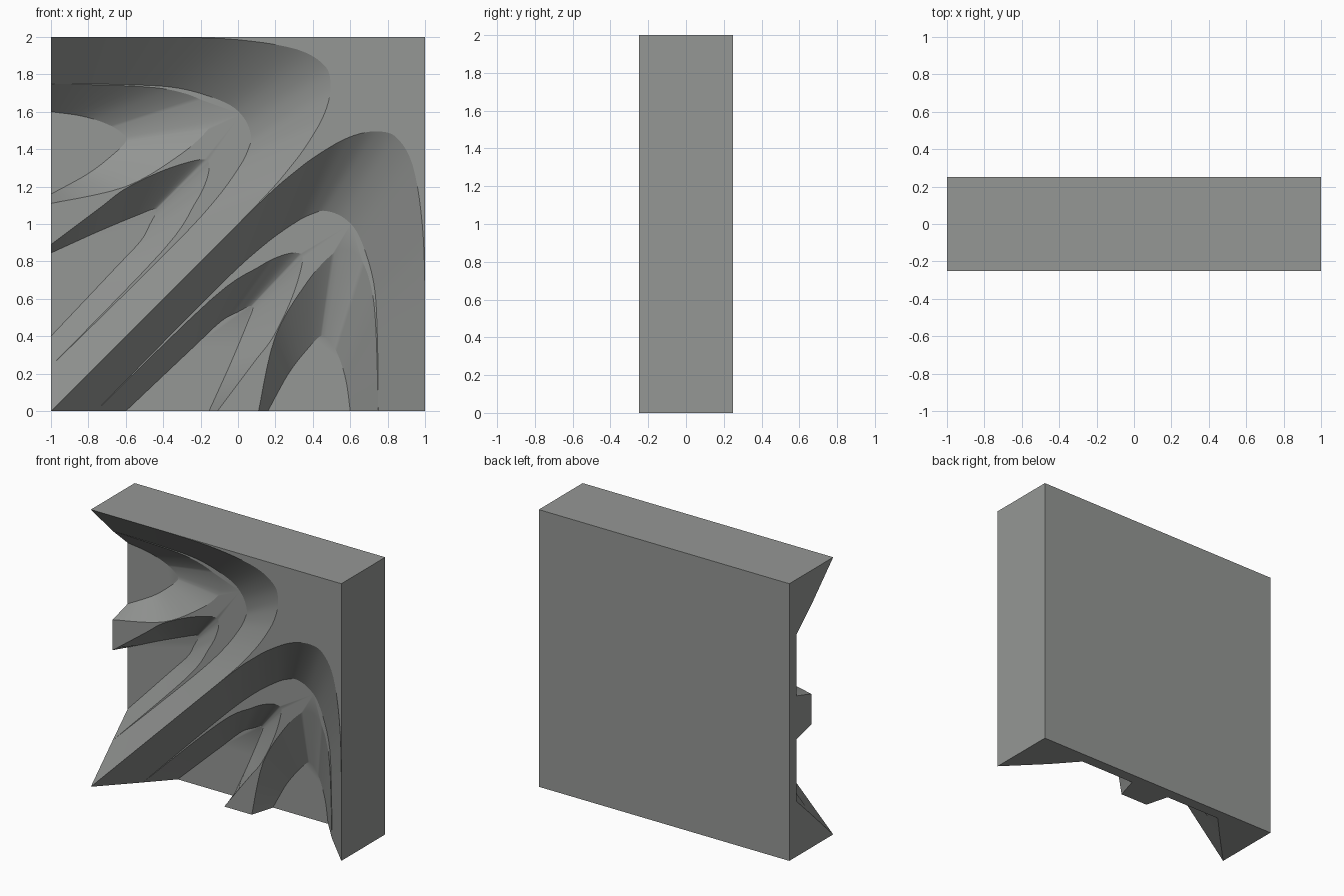
import bpy, bmesh, math
from mathutils import Vector

if "Cube" in bpy.data.objects:
    bpy.data.objects.remove(bpy.data.objects["Cube"])

FRONT, LEDGE, FLOOR, BACK = -0.25, 0.0, 0.17, 0.25

# contour lines of the upper-left half (x, z); the other half mirrors over the diagonal
RIM = [(-1, 2), (-.4, 2), (0, 1.985), (.31, 1.935), (.46, 1.85), (.495, 1.75),
       (.475, 1.625), (.41, 1.49), (.28, 1.305), (.02, 1.02), (-1, 0)]
STEP = [(-1, 1.75), (-.6, 1.745), (-.31, 1.725), (-.07, 1.65), (.03, 1.57), (.07, 1.47),
        (.055, 1.40), (.01, 1.31), (-.12, 1.13), (-.36, .87), (-1, .24)]
UPPER_TOP = [(-1, 1.75), (-.52, 1.735), (-.31, 1.705), (-.18, 1.65), (-.135, 1.57),
             (-.165, 1.5), (-.31, 1.37), (-.6, 1.2), (-1, 1.11)]
UPPER_BED = [(-1, 1.6), (-.85, 1.58), (-.74, 1.55), (-.65, 1.51), (-.605, 1.475),
             (-.60, 1.44), (-.67, 1.37), (-.8, 1.27), (-1, 1.16)]
LOWER_TOP = [(-1, .89), (-.74, 1.085), (-.6, 1.19), (-.39, 1.29), (-.2, 1.345),
             (-.155, 1.32), (-.17, 1.23), (-.23, 1.11), (-.4, .86), (-1, .24)]
LOWER_BED = [(-1, .845), (-.78, .945), (-.64, 1.005), (-.53, 1.05), (-.45, 1.08),
             (-.44, 1.06), (-.47, 1.0), (-.52, .91), (-.66, .76), (-1, .4)]


def smooth_line(pts, y, sub=5):
    """Catmull-Rom line through the contour points at depth y."""
    p = [Vector(q) for q in [pts[0]] + pts + [pts[-1]]]
    out = []
    for i in range(1, len(p) - 2):
        a, b, c, d = p[i - 1:i + 3]
        for k in range(sub):
            t = k / sub
            q = 0.5 * (2 * b + (c - a) * t + (2 * a - 5 * b + 4 * c - d) * t * t
                       + (3 * b - a - 3 * c + d) * t ** 3)
            out.append(q)
    out.append(Vector(pts[-1]))
    # stay inside the tile and on this side of the diagonal
    return [Vector((max(q.x, -1), y, min(2, max(q.y, max(q.x, -1) + 1)))) for q in out]


def flip(co):
    return Vector((co.z - 1, co.y, co.x + 1))


bm = bmesh.new()


def add_face(pts):
    clean = [p for i, p in enumerate(pts) if (p - pts[i - 1]).length > 1e-5]
    if len(clean) > 2:
        bm.faces.new([bm.verts.new(p) for p in clean])


def add_both(pts):
    add_face(pts)
    add_face([flip(p) for p in reversed(pts)])


def wall(a, b):
    for i in range(len(a) - 1):
        add_both([a[i], a[i + 1], b[i + 1], b[i]])


rim, step = smooth_line(RIM, FRONT), smooth_line(STEP, LEDGE)
up_top, up_bed = smooth_line(UPPER_TOP, LEDGE), smooth_line(UPPER_BED, FLOOR)
low_top, low_bed = smooth_line(LOWER_TOP, LEDGE), smooth_line(LOWER_BED, FLOOR)

# sloped walls
wall(rim, step)
wall(up_top, up_bed)
wall(low_top, low_bed)

# flat valley beds and ledge
add_both(up_bed)
add_both(low_bed)
add_both(step + low_top[::-1][1:] + up_top[::-1][:-1])

# flat front face between the two rims
tip = next(i for i, p in enumerate(rim) if p.z - p.x - 1 < 1e-4)
edge = rim[:tip + 1]
add_face(edge + [flip(p) for p in reversed(edge[:-1])] + [Vector((1, FRONT, 2))])

# carved left side and underside
side = [(BACK, 0), (BACK, 2), (FRONT, 2), (LEDGE, 1.75), (FLOOR, 1.6), (FLOOR, 1.16),
        (LEDGE, 1.11), (LEDGE, .89), (FLOOR, .845), (FLOOR, .4), (LEDGE, .24), (FRONT, 0)]
add_both([Vector((-1, y, z)) for y, z in side])

# top, right side and back
add_both([Vector(c) for c in ((-1, FRONT, 2), (1, FRONT, 2), (1, BACK, 2), (-1, BACK, 2))])
add_face([Vector(c) for c in ((-1, BACK, 0), (-1, BACK, 2), (1, BACK, 2), (1, BACK, 0))])

bmesh.ops.remove_doubles(bm, verts=bm.verts, dist=1e-4)
bmesh.ops.recalc_face_normals(bm, faces=bm.faces)
# make sure the big flats face outward
for f in bm.faces:
    f.normal_update()
    n, c = f.normal, f.calc_center_median()
    if (c.y < 0.2 and n.y > 1e-3) or (c.y > 0.249 and n.y < 0):
        f.normal_flip()

mesh = bpy.data.meshes.new("relief_tile")
bm.to_mesh(mesh)
bm.free()
tile = bpy.data.objects.new("relief_tile", mesh)
bpy.context.collection.objects.link(tile)

stone = bpy.data.materials.new("grey_stone")
stone.diffuse_color = (0.30, 0.31, 0.30, 1)
stone.use_nodes = True
stone.node_tree.nodes["Principled BSDF"].inputs["Base Color"].default_value = stone.diffuse_color
mesh.materials.append(stone)

bpy.context.view_layer.objects.active = tile
tile.select_set(True)
bpy.ops.object.shade_smooth_by_angle(angle=math.radians(25))
